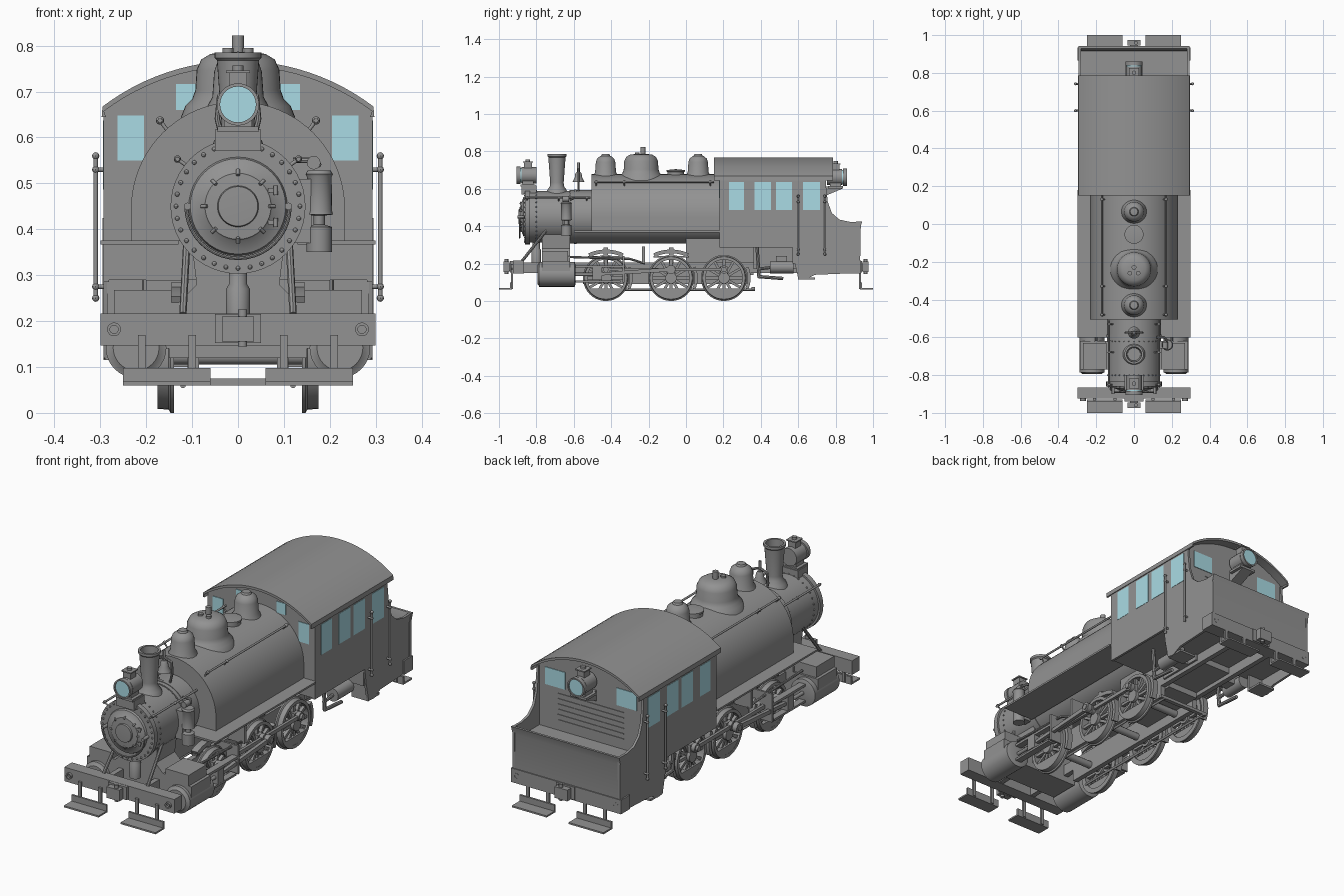
import bpy, bmesh
from math import sin, cos, pi, radians
from mathutils import Vector, Matrix

glass = bpy.data.materials.new("window_glass")
glass.diffuse_color = (0.40, 0.71, 0.78, 1)
iron = bpy.data.materials.new("dark_iron")
iron.diffuse_color = (0.29, 0.29, 0.29, 1)


class Part:
    """Collects shapes in one mesh; mirror copies it across x = 0."""
    def __init__(self, name, mirror=False, mat=iron):
        self.name, self.mirror, self.mat, self.bm = name, mirror, mat, bmesh.new()

    def box(self, x, y, z, rot=None):
        m = Matrix.Translation(((x[0]+x[1])/2, (y[0]+y[1])/2, (z[0]+z[1])/2))
        s = Matrix.Diagonal((x[1]-x[0], y[1]-y[0], z[1]-z[0], 1))
        bmesh.ops.create_cube(self.bm, size=1, matrix=(rot or Matrix()) @ m @ s)
        return self

    def lathe(self, prof, at=(0, 0, 0), axis=(0, 0, 1), n=32):
        q = Vector(axis).to_track_quat('Z', 'Y')
        rings = [[self.bm.verts.new(Vector(at) + q @ Vector((r*cos(2*pi*i/n), r*sin(2*pi*i/n), h)))
                  for i in range(n)] for r, h in prof]
        for a, b in zip(rings, rings[1:]):
            for i in range(n):
                j = (i+1) % n
                self.bm.faces.new((a[i], a[j], b[j], b[i]))
        return self

    def rod(self, p, q, r, r2=None, n=12):
        d = Vector(q) - Vector(p)
        return self.lathe([(0, 0), (r, 0), (r2 or r, d.length), (0, d.length)], p, d, n)

    def pipe(self, pts, r, n=8):
        for p, q in zip(pts, pts[1:]):
            self.rod(p, q, r, n=n)
        for p in pts[1:-1]:
            self.ball(p, r)
        return self

    def ball(self, p, r):
        bmesh.ops.create_uvsphere(self.bm, u_segments=8, v_segments=6, radius=r, matrix=Matrix.Translation(p))
        return self

    def plate(self, pts, axis, a, b):
        f = {'x': lambda u, v, t: (t, u, v), 'y': lambda u, v, t: (u, t, v), 'z': lambda u, v, t: (u, v, t)}[axis]
        lo, hi = [[self.bm.verts.new(f(u, v, t)) for u, v in pts] for t in (a, b)]
        self.bm.faces.new(lo)
        self.bm.faces.new(hi[::-1])
        for i in range(len(pts)):
            j = (i+1) % len(pts)
            self.bm.faces.new((lo[i], lo[j], hi[j], hi[i]))
        return self

    def done(self):
        bmesh.ops.remove_doubles(self.bm, verts=self.bm.verts, dist=1e-5)
        bmesh.ops.recalc_face_normals(self.bm, faces=self.bm.faces)
        me = bpy.data.meshes.new(self.name)
        self.bm.to_mesh(me)
        self.bm.free()
        me.shade_smooth()
        me.set_sharp_from_angle(angle=radians(35))
        me.materials.append(self.mat)
        ob = bpy.data.objects.new(self.name, me)
        bpy.context.collection.objects.link(ob)
        if self.mirror:
            ob.modifiers.new("mirror", 'MIRROR').use_clip = False


def arc(cx, cz, r, a0, a1, n):
    return [(cx + r*cos(radians(a0+(a1-a0)*i/n)), cz + r*sin(radians(a0+(a1-a0)*i/n))) for i in range(n+1)]


# boiler, smokebox and saddle tank
BZ = 0.45
Part("boiler").rod((0, -0.62, BZ), (0, 0.2, BZ), 0.143, n=48).done()
Part("smokebox").lathe([(0, 0), (0.147, 0), (0.147, 0.025), (0.138, 0.025), (0.138, 0.26), (0.146, 0.26),
                        (0.146, 0.275), (0, 0.275)], (0, -0.86, BZ), (0, 1, 0), 48).done()
Part("saddle_tank").plate([(0.233, 0.375)] + arc(0, 0.445, 0.233, 0, 180, 40) + [(-0.233, 0.375)], 'y', -0.505, 0.18).done()
Part("smokebox_door").lathe([(0.108, 0), (0.104, 0.012), (0.075, 0.022), (0.072, 0.026), (0.045, 0.028), (0.043, 0.036),
                             (0, 0.038)], (0, -0.858, BZ), (0, -1, 0), 40).done()
bolts = Part("smokebox_rivets")
for i in range(32):
    a = 2*pi*i/32
    bolts.ball((0.135*cos(a), -0.861, BZ+0.135*sin(a)), 0.005)
    for y in (-0.80, -0.62):
        bolts.ball((0.139*cos(a), y, BZ+0.139*sin(a)), 0.004)
bolts.done()
dogs = Part("door_clamps")
for i in range(8):
    a = 2*pi*i/8
    dogs.rod((0.068*cos(a), -0.888, BZ+0.068*sin(a)), (0.08*cos(a), -0.88, BZ+0.08*sin(a)), 0.004)
for z in (0.415, 0.485):
    dogs.box((0.065, 0.085), (-0.885, -0.86), (z-0.005, z+0.005)).rod((0.082, -0.885, z-0.01), (0.082, -0.885, z+0.01), 0.005)
dogs.done()
Part("front_grab_rail").pipe([(x, -0.89, z) for x, z in arc(0, BZ, 0.113, 180, 360, 20)], 0.004).done()
Part("boiler_handrails", True).rod((0.17, -0.49, 0.637), (0.17, 0.15, 0.637), 0.005).rod((0.132, -0.86, 0.553), (0.132, -0.51, 0.553), 0.005).done()
knobs = Part("handrail_knobs", True)
for y in (-0.48, -0.33, 0.13):
    knobs.rod((0.15, y, 0.61), (0.17, y, 0.637), 0.004).ball((0.17, y, 0.637), 0.009)
for y in (-0.85, -0.68, -0.53):
    knobs.rod((0.10, y, 0.53), (0.132, y, 0.553), 0.004).ball((0.132, y, 0.553), 0.008)
knobs.done()

# stack, domes, hatch, bell
Part("smoke_stack").lathe([(0.06, 0), (0.052, 0.02), (0.038, 0.04), (0.036, 0.06), (0.046, 0.195), (0.051, 0.2), (0.051, 0.212),
                           (0.04, 0.212), (0.034, 0.08), (0, 0.08)], (0, -0.69, 0.573)).done()
for name, y in (("front_sand_dome", -0.43), ("rear_sand_dome", 0.065)):
    Part(name).lathe([(0.068, 0), (0.066, 0.012), (0.056, 0.03), (0.052, 0.085), (0.046, 0.103), (0.03, 0.116), (0.024, 0.118),
                      (0.02, 0.127), (0, 0.129)], (0, y, 0.658)).done()
Part("steam_dome").lathe([(0.125, -0.015), (0.115, 0.01), (0.1, 0.025), (0.093, 0.045), (0.09, 0.09), (0.08, 0.112), (0.06, 0.124),
                          (0.03, 0.128), (0, 0.128)], (0, -0.24, 0.658), n=40).done()
valves = Part("safety_valves").rod((0, -0.23, 0.78), (0, -0.23, 0.822), 0.013)
for x in (-0.022, 0.022):
    valves.rod((x, -0.26, 0.78), (x, -0.26, 0.795), 0.012)
valves.done()
Part("tank_hatch").lathe([(0.045, 0), (0.045, 0.025), (0.05, 0.027), (0.05, 0.035), (0, 0.04)], (0, -0.055, 0.665)).done()
Part("bell").lathe([(0.032, 0), (0.03, 0.006), (0.02, 0.025), (0.017, 0.045), (0.01, 0.055), (0, 0.057)], (0, -0.575, 0.635), n=24).done()
Part("bell_yoke", True).pipe([(0.03, -0.575, 0.58), (0.045, -0.575, 0.64), (0.04, -0.575, 0.69), (0, -0.575, 0.705)], 0.006).rod(
    (0, -0.575, 0.69), (0, -0.575, 0.74), 0.007).done()


# headlights
def headlight(name, y, z, s):
    h = Part(name).rod((0, y-0.045*s, z), (0, y+0.035*s, z), 0.043, n=28)
    h.lathe([(0.039, -0.005), (0.039, 0.015), (0.046, 0.015), (0.046, -0.005), (0.039, -0.005)], (0, y+0.045*s, z), (0, s, 0), 28)
    h.box((-0.02, 0.02), (y-0.022, y+0.022), (z+0.035, z+0.072)).box((-0.026, 0.026), (y-0.027, y+0.027), (z+0.068, z+0.074))
    h.rod((0, y, z+0.07), (0, y, z+0.085), 0.012).box((-0.045, 0.045), (y-0.04, y+0.04), (z-0.06, z-0.048))
    h.box((-0.03, 0.03), (y-0.03, y+0.03), (z-0.05, z-0.02)).done()
    Part(name + "_lens", mat=glass).rod((0, y+0.03*s, z), (0, y+0.054*s, z), 0.039, n=28).done()


headlight("front_headlight", -0.845, 0.672, -1)
headlight("rear_headlight", 0.80, 0.662, 1)
Part("front_headlight_bracket").box((-0.05, 0.05), (-0.88, -0.80), (0.57, 0.617)).done()
Part("rear_headlight_bracket").plate([(0.74, 0.56), (0.84, 0.602), (0.84, 0.612), (0.74, 0.612)], 'x', -0.03, 0.03).done()

# cab, roof and coal bunker
top = arc(0, 0.27, 0.485, 53, 127, 24)
Part("cab_body").plate([(0.29, 0.29)] + top + [(-0.29, 0.29)], 'y', 0.18, 0.74).done()
rim = arc(0, 0.28, 0.487, 52.7, 127.3, 24)
Part("cab_roof").plate([(0.297, 0.645)] + rim + [(-0.297, 0.645), (-0.288, 0.645)] + top[::-1] + [(0.288, 0.645)], 'y', 0.15, 0.787).done()
side = [(0.18, 0.285), (0.57, 0.285), (0.58, 0.21), (0.60, 0.12), (0.64, 0.115), (0.69, 0.14), (0.93, 0.15), (0.935, 0.425), (0.88, 0.422),
        (0.82, 0.435), (0.78, 0.47), (0.758, 0.53), (0.748, 0.62), (0.748, 0.655), (0.18, 0.655)]
Part("cab_and_bunker_side", True).plate(side, 'x', 0.281, 0.293).done()
Part("bunker_rear_plate").plate([(0.915, 0.15), (0.93, 0.15), (0.93, 0.385), (0.942, 0.425), (0.93, 0.425), (0.915, 0.385)], 'x', -0.295, 0.295).done()
Part("bunker_floor").box((-0.285, 0.285), (0.57, 0.92), (0.2, 0.36)).done()
louvers = Part("rear_wall_louvers")
for i in range(6):
    louvers.box((-0.18, 0.18), (0.735, 0.743), (0.41+i*0.026, 0.413+i*0.026))
louvers.done()
panes = Part("cab_windows", True, glass)
for y in ((0.23, 0.31), (0.365, 0.455), (0.48, 0.567), (0.625, 0.717)):
    panes.box((0.285, 0.2945), y, (0.487, 0.637))
panes.box((0.205, 0.262), (0.177, 0.19), (0.55, 0.648)).box((0.085, 0.135), (0.177, 0.19), (0.66, 0.716))
panes.box((0.14, 0.25), (0.73, 0.743), (0.57, 0.655)).done()
rails = Part("cab_grab_rails", True)
for y in (0.6, 0.742):
    rails.rod((0.31, y, 0.25), (0.31, y, 0.56), 0.005).ball((0.31, y, 0.25), 0.008).ball((0.31, y, 0.56), 0.008)
    for z in (0.275, 0.53):
        rails.rod((0.285, y, z), (0.31, y, z), 0.005).ball((0.31, y, z), 0.008)
rails.done()
Part("cab_steps", True).box((0.2, 0.29), (0.6, 0.69), (0.115, 0.125)).box((0.2, 0.29), (0.6, 0.61), (0.12, 0.22)).done()
Part("running_board", True).box((0.13, 0.3), (-0.6, 0.18), (0.367, 0.376)).done()

# frame, firebox, beams, couplers, footboards
Part("frame_rails", True).box((0.085, 0.11), (-0.87, 0.9), (0.15, 0.205)).box((0.085, 0.11), (-0.55, 0.33), (0.09, 0.16)).done()
Part("firebox").box((-0.085, 0.085), (0.0, 0.36), (0.14, 0.36)).box((-0.12, 0.12), (0.36, 0.6), (0.17, 0.29)).done()
Part("cylinder_saddle").box((-0.15, 0.15), (-0.77, -0.62), (0.12, 0.24)).plate(
    [(-0.14, 0.23), (0.14, 0.23), (0.09, 0.28), (0.1, 0.36), (-0.1, 0.36), (-0.09, 0.28)], 'y', -0.77, -0.62).done()
for name, s in (("front", -1), ("rear", 1)):
    yy = lambda a, b: tuple(sorted((s*a, s*b)))
    Part(name + "_beam").box((-0.3, 0.3), yy(0.865, 0.925 if s < 0 else 0.935), (0.147, 0.216)).done()
    c = Part(name + "_coupler").box((-0.05, 0.05), yy(0.92, 0.94), (0.152, 0.215)).box((-0.022, 0.022), yy(0.92, 0.96), (0.16, 0.2))
    c.box((-0.035, 0.035), yy(0.945, 0.975), (0.155, 0.21)).rod((0.01, s*0.96, 0.145), (0.01, s*0.96, 0.225), 0.01).done()
    f = Part(name + "_footboards", True).box((0.06, 0.25), yy(0.935, 1.0), (0.06, 0.068)).box((0.06, 0.25), yy(0.93, 0.94), (0.06, 0.098))
    for x in (0.1, 0.21):
        f.box((x-0.008, x+0.008), yy(0.925, 0.935), (0.065, 0.17))
    f.done()
    Part(name + "_beam_sockets", True).lathe([(0.009, 0), (0.009, 0.012), (0.015, 0.012), (0.015, 0)], (0.27, s*0.924, 0.182), (0, s, 0), 16).done()
Part("smokebox_braces", True).pipe([(0.11, -0.73, 0.4), (0.12, -0.875, 0.215)], 0.008).rod((0.11, -0.86, 0.45), (0.11, -0.9, 0.45), 0.008).done()
Part("front_pipe").lathe([(0.026, 0), (0.026, 0.07), (0.02, 0.08), (0.02, 0.13)], (0, -0.8, 0.2)).done()

# cylinders and air pump
Part("cylinders", True).lathe([(0, 0), (0.05, 0), (0.06, 0.008), (0.066, 0.01), (0.066, 0.2), (0.05, 0.205), (0, 0.205)],
                              (0.222, -0.795, 0.142), (0, 1, 0)).done()
Part("valve_chests", True).box((0.14, 0.285), (-0.77, -0.62), (0.14, 0.215)).box((0.145, 0.27), (-0.77, -0.63), (0.21, 0.268)).done()
Part("air_pump").lathe([(0, 0), (0.028, 0), (0.028, 0.055), (0.012, 0.06), (0.012, 0.08), (0.03, 0.082), (0.028, 0.09), (0.027, 0.165),
                        (0.03, 0.17), (0.025, 0.178), (0, 0.178)], (0.177, -0.64, 0.35), n=20).rod((0.165, -0.66, 0.545), (0.165, -0.625, 0.545), 0.015).done()
Part("pump_pipes").pipe([(0.177, -0.62, 0.54), (0.16, -0.6, 0.55), (0.12, -0.6, 0.55)], 0.006).box((0.12, 0.16), (-0.66, -0.62), (0.37, 0.51)).done()

# driving wheels with spokes, counterweight and springs
WZ, PIN = 0.123, 0.168
for k, y in enumerate((-0.428, -0.08, 0.203)):
    nm = ("front", "middle", "rear")[k]
    w = Part(nm + "_wheels", True)
    w.lathe([(0.098, 0), (0.123, 0), (0.123, 0.008), (0.116, 0.012), (0.114, 0.036), (0.098, 0.036), (0.098, 0)], (0.139, y, WZ), (1, 0, 0), 40)
    w.rod((0.139, y, WZ), (0.182, y, WZ), 0.03, n=20).rod((0.15, y, PIN), (0.24 if k == 1 else 0.215, y, PIN), 0.014)
    for i in range(12):
        r = Matrix.Translation((0.158, y, WZ)) @ Matrix.Rotation(2*pi*i/12, 4, 'X')
        w.box((-0.008, 0.008), (-0.007, 0.007), (0.02, 0.102), r)
    w.plate(arc(y, WZ, 0.1, 215, 325, 12), 'x', 0.145, 0.174).box((0.16, 0.18), (y-0.02, y+0.02), (WZ, PIN+0.015)).done()
    Part(nm + "_axle").rod((-0.14, y, WZ), (0.14, y, WZ), 0.018).done()
    if k < 2:
        sp = Part(nm + "_leaf_spring", True)
        sp.plate(arc(y, 0.05, 0.225, 65, 115, 10) + arc(y, 0.05, 0.205, 115, 65, 10), 'x', 0.11, 0.145)
        sp.box((0.115, 0.14), (y-0.095, y+0.095), (0.232, 0.24)).box((0.11, 0.145), (y-0.012, y+0.012), (0.2, 0.285)).done()
    Part(nm + "_brake_shoe", True).plate(arc(y, WZ, 0.126, -25, 25, 8) + arc(y, WZ, 0.143, 25, -25, 8), 'x', 0.142, 0.17).done()

# rods, crossheads and valve gear
Part("coupling_rods", True).box((0.186, 0.2), (-0.428, 0.203), (PIN-0.009, PIN+0.009)).rod((0.184, -0.428, PIN), (0.204, -0.428, PIN), 0.022).rod(
    (0.184, -0.08, PIN), (0.204, -0.08, PIN), 0.022).rod((0.184, 0.203, PIN), (0.204, 0.203, PIN), 0.022).done()
Part("main_rods", True).plate([(-0.48, 0.135), (-0.08, 0.157), (-0.08, 0.18), (-0.48, 0.15)], 'x', 0.215, 0.232).rod(
    (0.212, -0.08, PIN), (0.236, -0.08, PIN), 0.024).done()
Part("crossheads", True).box((0.2, 0.24), (-0.5, -0.45), (0.112, 0.178)).rod((0.222, -0.6, 0.142), (0.222, -0.48, 0.142), 0.009).done()
Part("crosshead_guides", True).box((0.205, 0.238), (-0.6, -0.33), (0.178, 0.19)).box((0.205, 0.238), (-0.6, -0.35), (0.1, 0.11)).box(
    (0.1, 0.238), (-0.34, -0.33), (0.1, 0.24)).done()
Part("valve_rods", True).pipe([(0.2, -0.62, 0.235), (0.2, -0.3, 0.225), (0.18, -0.22, 0.2)], 0.006).box((0.11, 0.2), (-0.235, -0.22), (0.2, 0.29)).done()
Part("brake_rods", True).rod((0.12, -0.5, 0.06), (0.12, 0.37, 0.06), 0.006).box((0.0, 0.14), (0.35, 0.37), (0.06, 0.075)).done()
Part("brake_cylinders", True).rod((0.2, 0.45, 0.18), (0.2, 0.575, 0.18), 0.032, n=20).box((0.1, 0.2), (0.48, 0.54), (0.17, 0.24)).pipe(
    [(0.2, 0.38, 0.17), (0.2, 0.46, 0.18)], 0.008).done()
Part("injector_pipe", True).pipe([(0.2, 0.38, 0.29), (0.2, 0.39, 0.13), (0.2, 0.52, 0.12)], 0.009).done()
